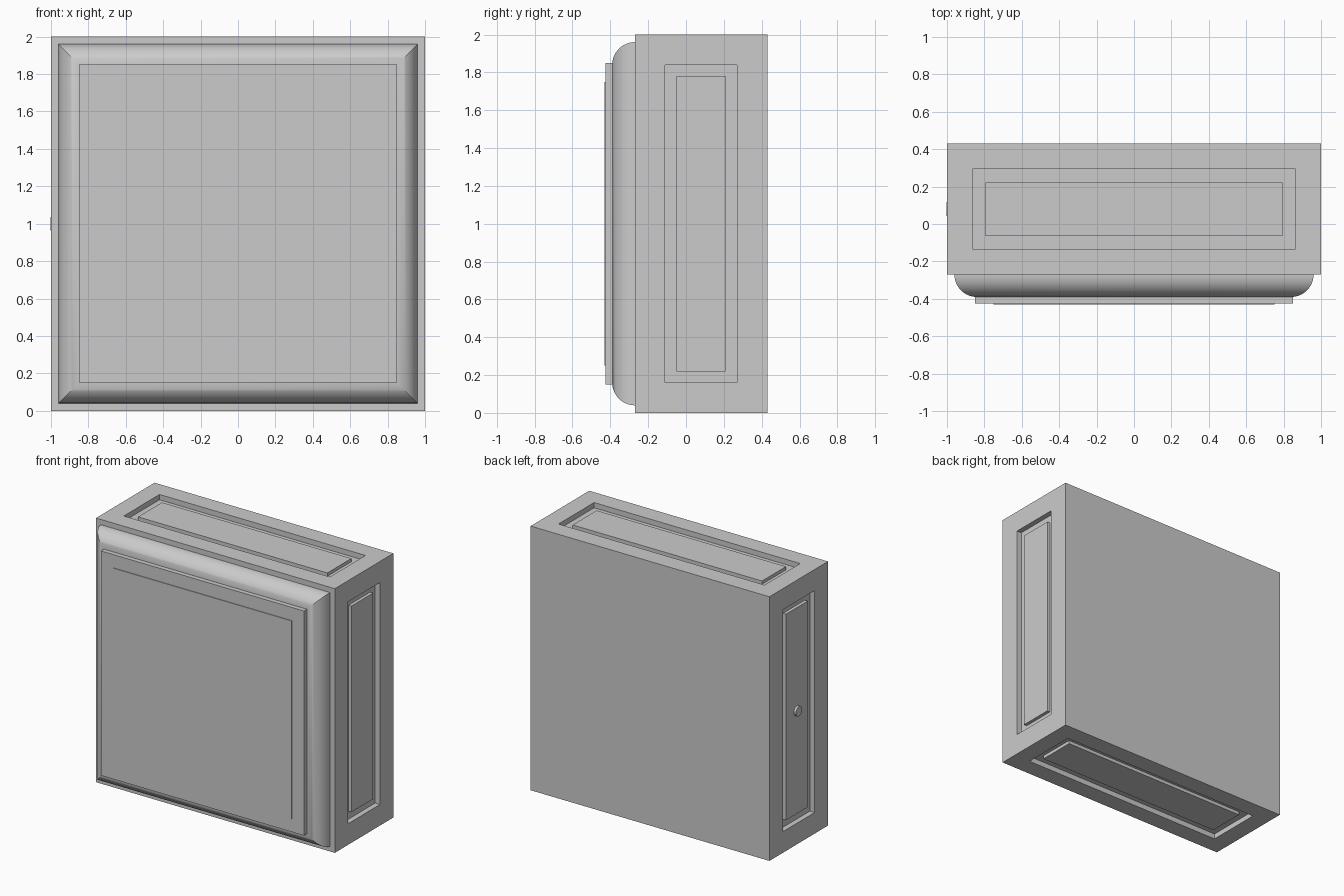
import bpy, bmesh, math
from mathutils import Matrix, Vector

if "Cube" in bpy.data.objects:
    bpy.data.objects.remove(bpy.data.objects["Cube"])


def finish(name, bm, smooth=False):
    bmesh.ops.recalc_face_normals(bm, faces=bm.faces[:])
    mesh = bpy.data.meshes.new(name)
    bm.to_mesh(mesh)
    bm.free()
    ob = bpy.data.objects.new(name, mesh)
    bpy.context.collection.objects.link(ob)
    if smooth:
        bpy.context.view_layer.objects.active = ob
        ob.select_set(True)
        bpy.ops.object.shade_smooth_by_angle(angle=math.radians(35))
        ob.select_set(False)
    return ob


def box(bm, x, y, z):
    """Add a box spanning the given (low, high) ranges."""
    size = [b - a for a, b in (x, y, z)]
    mid = [(a + b) / 2 for a, b in (x, y, z)]
    bmesh.ops.create_cube(bm, size=1, matrix=Matrix.Translation(mid) @ Matrix.Diagonal((*size, 1)))


def push(bm, face, distance):
    """Extrude one face along its normal and return the moved face."""
    n = face.normal.copy()
    new = bmesh.ops.extrude_discrete_faces(bm, faces=[face])["faces"][0]
    bmesh.ops.translate(bm, verts=new.verts[:], vec=n * distance)
    new.normal_update()
    return new


# Cabinet body with a sunken frame and raised panel on four sides
bm = bmesh.new()
box(bm, (-1, 1), (-0.27, 0.43), (0, 2))
bm.normal_update()
for face in [f for f in bm.faces if abs(f.normal.y) < 0.5]:
    margin, groove = (0.16, 0.06) if abs(face.normal.x) > 0.5 else (0.137, 0.07)
    bmesh.ops.inset_individual(bm, faces=[face], thickness=margin, use_even_offset=True)
    face = push(bm, face, -0.04)
    bmesh.ops.inset_individual(bm, faces=[face], thickness=groove, use_even_offset=True)
    push(bm, face, 0.025)
finish("cabinet_body", bm)

# Rounded front moulding: square rings following a quarter circle
bm = bmesh.new()
rings = []
steps = 16
for i in range(steps + 1):
    a = math.pi / 2 * i / steps
    h, y = 0.84 + 0.12 * math.cos(a), -0.27 - 0.12 * math.sin(a)
    rings.append([bm.verts.new((sx * h, y, 1 + sz * h))
                  for sx, sz in ((-1, -1), (1, -1), (1, 1), (-1, 1))])
for lower, upper in zip(rings, rings[1:]):
    for k in range(4):
        j = (k + 1) % 4
        bm.faces.new((lower[k], lower[j], upper[j], upper[k]))
bm.faces.new(rings[0])
bm.faces.new(rings[-1])
finish("front_moulding", bm, smooth=True)

# Front panel and the thin plate on it
for name, half, y in (("front_panel", 0.85, (-0.425, -0.385)), ("front_plate", 0.75, (-0.43, -0.42))):
    bm = bmesh.new()
    box(bm, (-half, half), y, (1 - half, 1 + half))
    finish(name, bm)

# Small round knob on the left side panel
bm = bmesh.new()
bmesh.ops.create_cone(bm, cap_ends=True, segments=32, radius1=0.037, radius2=0.037, depth=0.024,
                      matrix=Matrix.Translation((-0.991, 0.08, 1.0)) @ Matrix.Rotation(math.pi / 2, 4, 'Y'))
finish("side_knob", bm, smooth=True)
